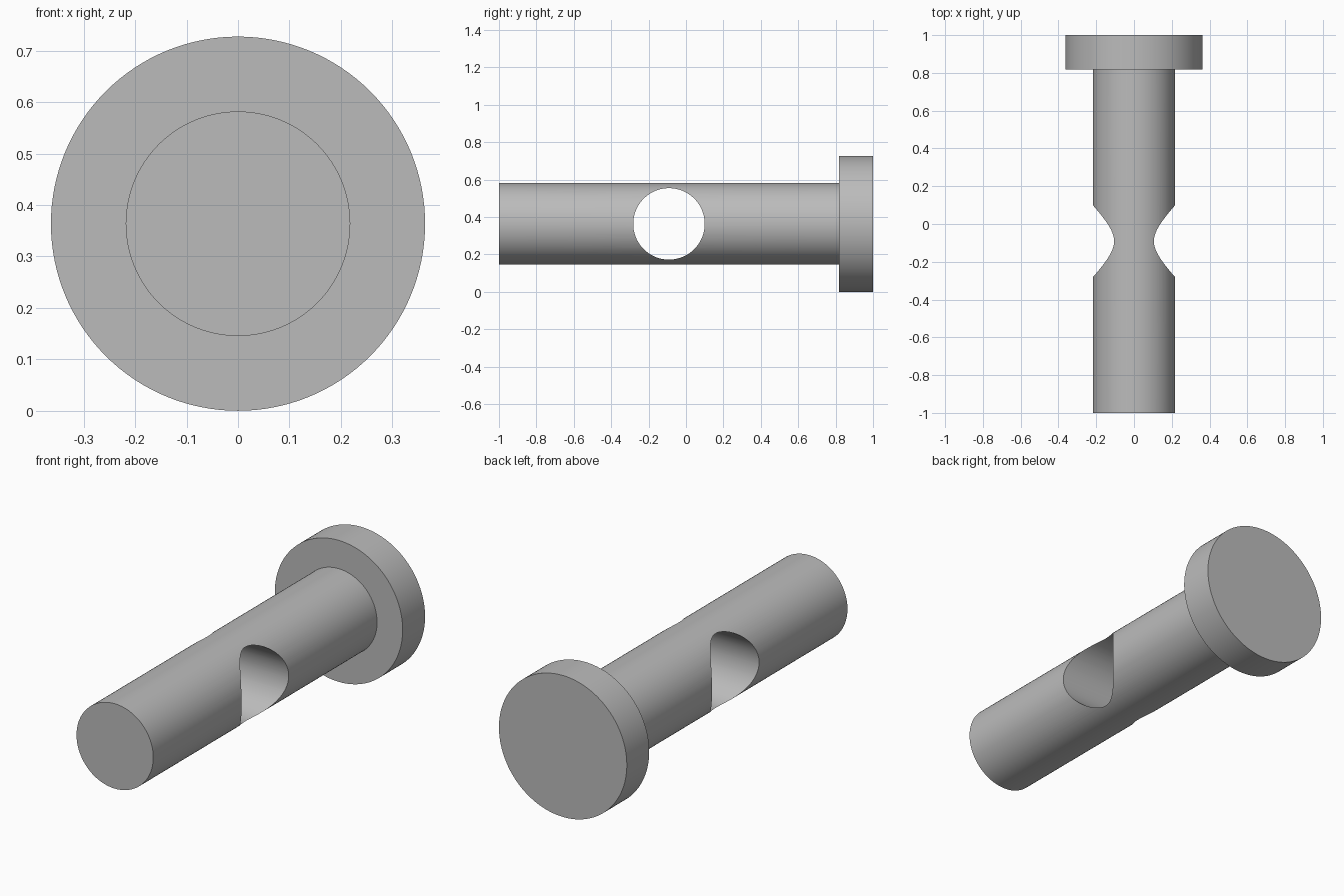
import bpy
import math

default = bpy.data.objects.get("Cube")
if default:
    bpy.data.objects.remove(default, do_unlink=True)

HEAD_R, SHAFT_R, HOLE_R = 0.3636, 0.2182, 0.191
HEAD_FRONT = 0.818
HOLE_Y = -0.091

steel = bpy.data.materials.new("grey steel")
steel.use_nodes = True
colour = (0.5, 0.5, 0.5, 1)
steel.diffuse_color = colour
steel.node_tree.nodes["Principled BSDF"].inputs["Base Color"].default_value = colour


def cylinder(name, radius, length, location, rotation):
    bpy.ops.mesh.primitive_cylinder_add(vertices=128, radius=radius, depth=length,
                                        location=location, rotation=rotation)
    obj = bpy.context.object
    obj.name = name
    obj.data.materials.append(steel)
    return obj


def boolean(target, tool, operation):
    mod = target.modifiers.new(operation.title(), "BOOLEAN")
    mod.operation = operation
    mod.solver = "EXACT"
    mod.object = tool
    bpy.ops.object.select_all(action="DESELECT")
    target.select_set(True)
    bpy.context.view_layer.objects.active = target
    bpy.ops.object.modifier_apply(modifier=mod.name)
    bpy.data.objects.remove(tool, do_unlink=True)


along_y = (math.pi / 2, 0, 0)
along_x = (0, math.pi / 2, 0)

# Pin: round shaft running into the wide head
shaft_end = 0.9
pin = cylinder("headed_pin", SHAFT_R, 1 + shaft_end,
               (0, (shaft_end - 1) / 2, HEAD_R), along_y)
head = cylinder("head", HEAD_R, 1 - HEAD_FRONT,
                (0, (1 + HEAD_FRONT) / 2, HEAD_R), along_y)
boolean(pin, head, "UNION")

# Cross hole through the shaft
drill = cylinder("hole_cutter", HOLE_R, 1, (0, HOLE_Y, HEAD_R), along_x)
drill.hide_render = True
boolean(pin, drill, "DIFFERENCE")

bpy.ops.object.shade_smooth_by_angle(angle=math.radians(25))
